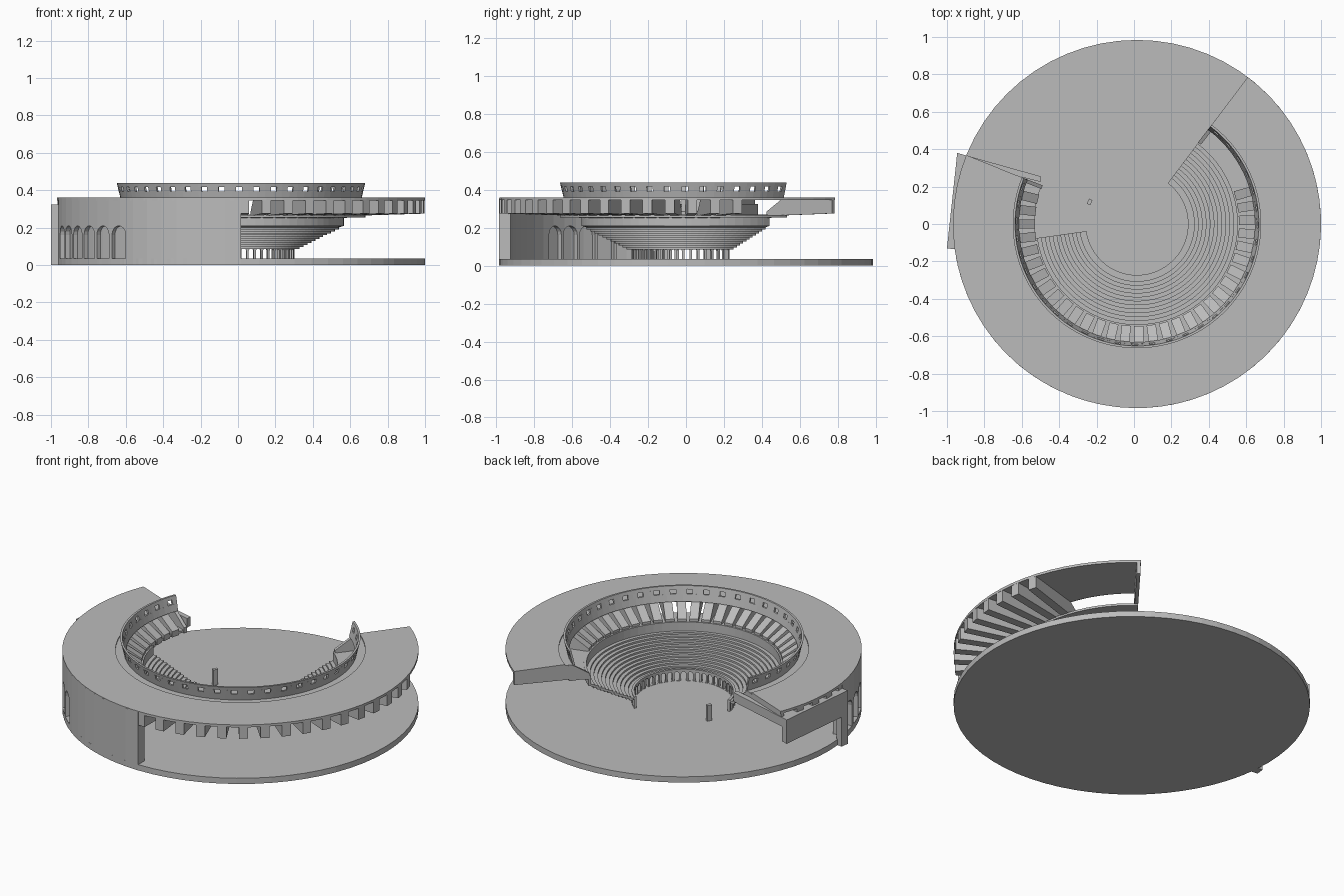
import bpy
import bmesh
from math import cos, sin, pi, radians

CX = 0.016           # shared axis of all the rings
END_A, END_B = 53, -202   # the two ends of the open ring, clockwise sweep

if "Cube" in bpy.data.objects:
    bpy.data.objects.remove(bpy.data.objects["Cube"])

stone = bpy.data.materials.new("grey_stone")
stone.use_nodes = True
GREY = (0.5, 0.5, 0.5, 1)
stone.diffuse_color = GREY
stone.node_tree.nodes["Principled BSDF"].inputs["Base Color"].default_value = GREY


def polar(r, deg, z):
    a = radians(deg)
    return (CX + r * cos(a), r * sin(a), z)


def skin(bm, rings, closed=False):
    """Bridge a list of equal point rings and cap the ends."""
    loops = [[bm.verts.new(p) for p in ring] for ring in rings]
    n = len(loops[0])
    for a, b in zip(loops, loops[1:]):
        for i in range(n):
            j = (i + 1) % n
            bm.faces.new((a[i], a[j], b[j], b[i]))
    bm.faces.new(loops[0][::-1])
    bm.faces.new(loops[-1])


def sector(bm, profile, a0, a1, step=5):
    """Sweep an (r, z) profile around the axis."""
    n = max(1, round(abs(a1 - a0) / step))
    skin(bm, [[polar(r, a0 + (a1 - a0) * k / n, z) for r, z in profile]
              for k in range(n + 1)])


def fin(bm, profile, deg, width):
    """Extrude an (r, z) profile sideways at one angle."""
    a = radians(deg)
    skin(bm, [[(CX + r * cos(a) - s * sin(a), r * sin(a) + s * cos(a), z)
               for r, z in profile] for s in (-width / 2, width / 2)])


def arch(bm, deg, r0, r1, width, z0, z1):
    """Round-headed block running along the radius."""
    h = width / 2
    pts = [(-h, z0), (h, z0)]
    pts += [(h * cos(pi * k / 8), z1 - h + h * sin(pi * k / 8)) for k in range(9)]
    a = radians(deg)
    skin(bm, [[(CX + r * cos(a) - s * sin(a), r * sin(a) + s * cos(a), z)
               for s, z in pts] for r in (r0, r1)])


def box(r0, r1, z0, z1):
    return [(r0, z0), (r1, z0), (r1, z1), (r0, z1)]


def prism(bm, outline, z0, z1):
    skin(bm, [[(x, y, z) for x, y in outline] for z in (z0, z1)])


def finish(name, bm):
    bmesh.ops.recalc_face_normals(bm, faces=bm.faces)
    mesh = bpy.data.meshes.new(name)
    bm.to_mesh(mesh)
    bm.free()
    mesh.materials.append(stone)
    ob = bpy.data.objects.new(name, mesh)
    bpy.context.collection.objects.link(ob)
    return ob


def cut(ob, bm):
    """Subtract the shapes in bm from ob."""
    tool = finish(ob.name + "_cutter", bm)
    tool.hide_render = True
    tool.hide_viewport = True
    tool.display_type = 'WIRE'
    mod = ob.modifiers.new("openings", 'BOOLEAN')
    mod.operation = 'DIFFERENCE'
    mod.solver = 'EXACT'
    mod.object = tool


# round base
bm = bmesh.new()
prism(bm, [polar(0.984, 360 * k / 64, 0)[:2] for k in range(64)], 0, 0.035)
finish("base_disc", bm)

# stepped seating with a plain parapet at the top
STEPS = 12
top, under = [], []
for i in range(STEPS):
    r, z = 0.285 + 0.021 * i, 0.10 + 0.0105 * i
    top += [(r, z), (r + 0.021, z)]
    under += [(r + 0.008, z - 0.014), (r + 0.029, z - 0.014)]
top += [(0.537, 0.27), (0.552, 0.27), (0.552, 0.21)]
bm = bmesh.new()
sector(bm, top + under[:-1][::-1], END_A, -172)
finish("seating", bm)

# arcade around the arena, plus the loose fragment beyond the gap
bm = bmesh.new()
sector(bm, box(0.273, 0.287, 0.03, 0.105), END_A, -172)
arcade = finish("arena_arcade", bm)
bm = bmesh.new()
for k in range(28):
    arch(bm, END_A - 4 - 8 * k, 0.25, 0.31, 0.027, 0.036, 0.09)
cut(arcade, bm)
bm = bmesh.new()
sector(bm, box(0.27, 0.29, 0.03, 0.13), 158, 152)
finish("arcade_fragment", bm)

# walkway behind the parapet
bm = bmesh.new()
sector(bm, box(0.55, 0.665, 0.255, 0.268), END_A, END_B)
finish("upper_walkway", bm)

# radial beams carrying the roof
bm = bmesh.new()
beam = [(0.545, 0.25), (0.545, 0.285), (0.645, 0.35), (0.982, 0.35),
        (0.982, 0.275), (0.66, 0.265)]
for k in range(-21, 16):
    deg = -89 + 7 * k
    if END_B + 1 < deg < END_A - 1:
        fin(bm, beam, deg, 0.05)
fin(bm, beam, END_A - 0.8, 0.02)
fin(bm, beam, END_B + 0.8, 0.02)
finish("roof_beams", bm)

# broad roof ring with a low inner lip
bm = bmesh.new()
sector(bm, [(0.64, 0.345), (0.984, 0.345), (0.984, 0.36), (0.69, 0.36),
            (0.69, 0.353), (0.64, 0.353)], END_A, END_B)
finish("roof_ring", bm)

# flared gallery with a row of square windows
bm = bmesh.new()


def flare(z0, z1):
    def out(z):
        return 0.643 + (z - 0.35) * 0.24
    return [(out(z0) - 0.012, z0), (out(z0), z0), (out(z1), z1), (out(z1) - 0.012, z1)]


sector(bm, flare(0.35, 0.392), END_A, END_B, 4)
sector(bm, flare(0.418, 0.438), END_A, END_B, 4)
PITCH = 8.226
for k in range(32):
    mid = END_A - PITCH * k
    sector(bm, flare(0.392, 0.418), min(END_A, mid + 2.7), max(END_B, mid - 2.7), 3)
finish("window_gallery", bm)

# surviving outer wall with blind arches on both sides
bm = bmesh.new()
sector(bm, box(0.925, 0.984, 0, 0.355), -90, -172)
wall = finish("outer_wall", bm)
bm = bmesh.new()
for k in range(6):
    arch(bm, 228.3 - 7 * k, 0.85, 1.05, 0.098, 0.036, 0.21)
cut(wall, bm)
bm = bmesh.new()
sector(bm, box(0.95, 0.96, 0.03, 0.23), -125, -171)
finish("arch_backing", bm)

# straight side porch: beam, post, roof slab and end beam
P, Q = (-1.0, -0.13), (-0.945, 0.38)
P2, Q2 = (-0.96, -0.135), (-0.905, 0.368)
bm = bmesh.new()
prism(bm, [P, Q, Q2, P2], 0.18, 0.325)
prism(bm, [P, (-0.994, -0.08), (-0.954, -0.085), P2], 0, 0.18)
prism(bm, [P, Q, (-0.67, 0.285), (-0.68, 0.0)], 0.31, 0.325)
prism(bm, [Q, (-0.5, 0.255), (-0.5, 0.225), (-0.95, 0.34)], 0.27, 0.325)
finish("side_porch", bm)
